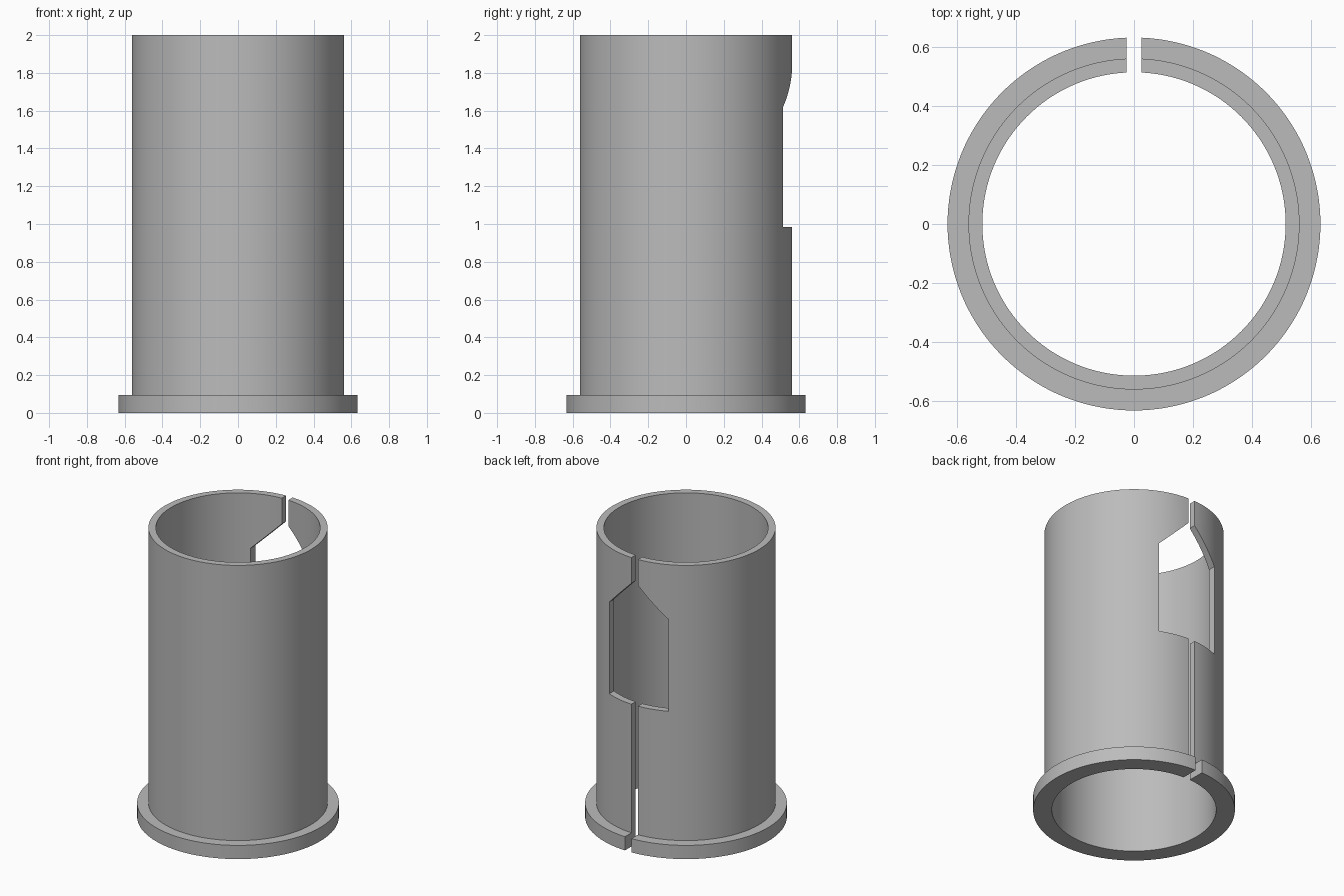
import bpy, bmesh, math

cube = bpy.data.objects.get("Cube")
if cube:
    bpy.data.objects.remove(cube, do_unlink=True)

OUTER, INNER, FLANGE = 0.562, 0.515, 0.633
HEIGHT, FLANGE_H = 2.0, 0.095
SLOT, WINDOW = 0.025, 0.227
SEGMENTS = 144

grey = bpy.data.materials.new("plain grey")
grey.use_nodes = True
colour = (0.5, 0.5, 0.5, 1)
grey.diffuse_color = colour
grey.node_tree.nodes["Principled BSDF"].inputs["Base Color"].default_value = colour


def make_object(name, bm):
    bmesh.ops.recalc_face_normals(bm, faces=bm.faces)
    mesh = bpy.data.meshes.new(name)
    bm.to_mesh(mesh)
    bm.free()
    obj = bpy.data.objects.new(name, mesh)
    bpy.context.collection.objects.link(obj)
    mesh.materials.append(grey)
    return obj


# Flanged sleeve: closed wall section revolved about z
profile = [(INNER, 0), (FLANGE, 0), (FLANGE, FLANGE_H),
           (OUTER, FLANGE_H), (OUTER, HEIGHT), (INNER, HEIGHT)]
bm = bmesh.new()
rings = []
for i in range(SEGMENTS):
    a = math.tau * i / SEGMENTS
    rings.append([bm.verts.new((r * math.cos(a), r * math.sin(a), z)) for r, z in profile])
for i, ring in enumerate(rings):
    nxt = rings[(i + 1) % SEGMENTS]
    for j in range(len(profile)):
        k = (j + 1) % len(profile)
        bm.faces.new((ring[j], nxt[j], nxt[k], ring[k]))
sleeve = make_object("flanged_sleeve", bm)

# Cutter: full-height slot widening into a window with a sloped top
half = [(SLOT, -0.1), (SLOT, 0.985), (WINDOW, 0.985),
        (WINDOW, 1.62), (SLOT, 1.822), (SLOT, 2.1)]
outline = half + [(-x, z) for x, z in reversed(half)]
bm = bmesh.new()
face = bm.faces.new([bm.verts.new((x, 0.3, z)) for x, z in outline])
out = bmesh.ops.extrude_face_region(bm, geom=[face])
moved = [v for v in out["geom"] if isinstance(v, bmesh.types.BMVert)]
bmesh.ops.translate(bm, verts=moved, vec=(0, 0.5, 0))
cutter = make_object("slot_cutter", bm)
cutter.hide_render = True

# Cut the back of the sleeve
cut = sleeve.modifiers.new("slot", 'BOOLEAN')
cut.operation = 'DIFFERENCE'
cut.solver = 'EXACT'
cut.object = cutter
bpy.ops.object.select_all(action='DESELECT')
bpy.context.view_layer.objects.active = sleeve
sleeve.select_set(True)
bpy.ops.object.modifier_apply(modifier=cut.name)
bpy.data.objects.remove(cutter, do_unlink=True)
bpy.ops.object.shade_smooth_by_angle(angle=math.radians(30))
